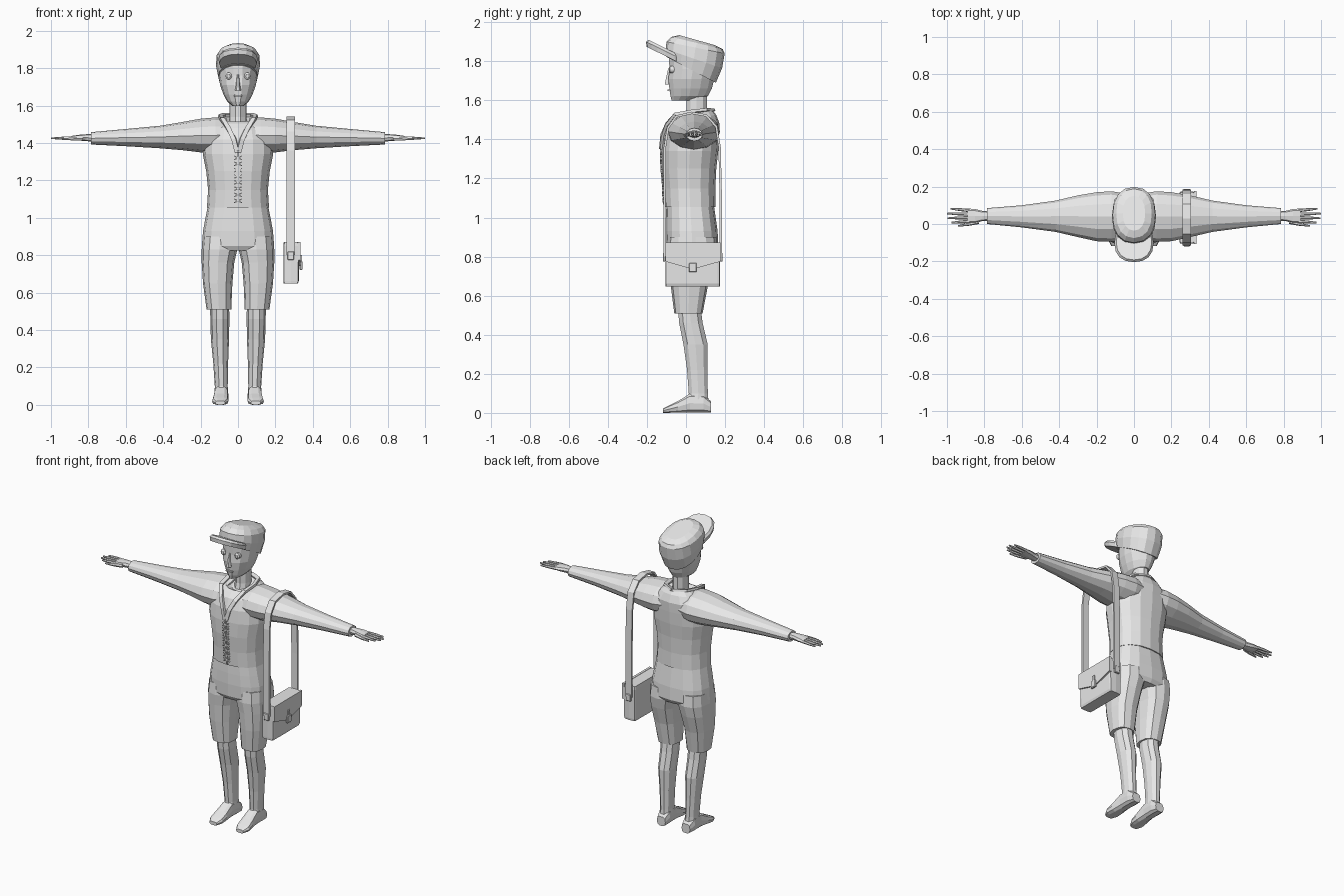
import bpy, bmesh, math
from mathutils import Vector as V

grey = bpy.data.materials.new("plain grey")
grey.diffuse_color = (0.8, 0.8, 0.8, 1)


def finish(name, bm):
    bmesh.ops.recalc_face_normals(bm, faces=bm.faces[:])
    me = bpy.data.meshes.new(name)
    bm.to_mesh(me)
    bm.free()
    me.materials.append(grey)
    ob = bpy.data.objects.new(name, me)
    bpy.context.collection.objects.link(ob)
    return ob


def loft(name, rings, n=12, e=2.3, turn=0.0):
    """Skin over rings (centre, half axis u, half axis v); e sets boxiness."""
    bm = bmesh.new()
    rows = []
    for c, u, v in rings:
        row = []
        for i in range(n):
            a = math.tau * i / n + turn
            p, q = math.cos(a), math.sin(a)
            p = math.copysign(abs(p) ** (2 / e), p)
            q = math.copysign(abs(q) ** (2 / e), q)
            row.append(bm.verts.new(V(c) + V(u) * p + V(v) * q))
        rows.append(row)
    for a, b in zip(rows, rows[1:]):
        for i in range(n):
            j = (i + 1) % n
            bm.faces.new((a[i], a[j], b[j], b[i]))
    bm.faces.new(rows[0])
    bm.faces.new(rows[-1])
    return finish(name, bm)


def level(z, x0, x1, y0, y1):
    return ((x0 + x1) / 2, (y0 + y1) / 2, z), ((x1 - x0) / 2, 0, 0), (0, (y1 - y0) / 2, 0)


def tilted(rx, yf, zf, yb, zb):
    return (0, (yf + yb) / 2, (zf + zb) / 2), (rx, 0, 0), (0, (yb - yf) / 2, (zb - zf) / 2)


def across(s, x, y0, y1, z0, z1):
    return (s * x, (y0 + y1) / 2, (z0 + z1) / 2), (0, (y1 - y0) / 2, 0), (0, 0, (z1 - z0) / 2)


def strip(name, pts, side, w, t):
    """Flat band along a path; side is its width direction."""
    pts = [V(p) for p in pts]
    rings = []
    for i, p in enumerate(pts):
        d = (pts[min(i + 1, len(pts) - 1)] - pts[max(i - 1, 0)]).normalized()
        sd = V(side) - d * V(side).dot(d)
        sd.normalize()
        k = math.sqrt(2)
        rings.append((p, sd * w / 2 * k, d.cross(sd) * t / 2 * k))
    return loft(name, rings, 4, 2, math.pi / 4)


def box(name, x0, x1, y0, y1, z0, z1, bevel=0.0):
    bm = bmesh.new()
    bmesh.ops.create_cube(bm, size=1)
    for v in bm.verts:
        v.co = ((x0 + x1) / 2 + v.co.x * (x1 - x0), (y0 + y1) / 2 + v.co.y * (y1 - y0),
                (z0 + z1) / 2 + v.co.z * (z1 - z0))
    if bevel:
        bmesh.ops.bevel(bm, geom=bm.edges[:], offset=bevel, segments=1, affect='EDGES')
    return finish(name, bm)


# Shirt body, with the neckline dipping at the front
torso = [level(z, -r, r, a, b) for z, r, a, b in (
    (1.055, .166, -.11, .152), (1.15, .16, -.115, .15), (1.25, .17, -.124, .155),
    (1.34, .188, -.125, .165), (1.42, .185, -.117, .17), (1.48, .165, -.095, .172))]
torso += [tilted(.125, -.07, 1.505, .155, 1.525), tilted(.09, -.05, 1.515, .135, 1.55),
          tilted(.055, -.02, 1.50, .11, 1.535)]
loft("shirt_body", torso, 16)

# Neck and head
loft("neck", [level(1.46, -.05, .05, -.02, .115), level(1.54, -.045, .045, 0, .11),
              level(1.64, -.045, .045, 0, .11)], 10, 2)
loft("head", [level(z, -r, r, a, b) for z, r, a, b in (
    (1.598, .03, -.075, .05), (1.622, .058, -.082, .115), (1.66, .078, -.088, .135),
    (1.71, .096, -.093, .148), (1.76, .104, -.088, .16), (1.81, .106, -.09, .165),
    (1.86, .095, -.08, .16))], 14, 2)
loft("nose", [level(1.682, -.016, .016, -.111, -.07), level(1.70, -.013, .013, -.108, -.07),
              level(1.765, -.006, .006, -.092, -.07)], 6, 2)
box("mouth", -.022, .022, -.094, -.07, 1.648, 1.656)

# Cap and brim, leaning backwards
loft("cap", [tilted(.106, -.10, 1.822, .153, 1.69), tilted(.118, -.104, 1.862, .185, 1.765),
             tilted(.114, -.10, 1.90, .198, 1.84), tilted(.095, -.075, 1.925, .188, 1.862),
             tilted(.06, -.035, 1.934, .15, 1.882)], 16)
loft("cap_brim", [tilted(.10, -.203, 1.875, .0, 1.775), tilted(.105, -.204, 1.90, .0, 1.80),
                  tilted(.095, -.192, 1.91, .0, 1.815)], 16)

# Shorts seat
loft("shorts_seat", [level(z, -r, r, a, b) for z, r, a, b in (
    (1.07, .16, -.10, .142), (1.0, .174, -.103, .152), (.93, .187, -.104, .162),
    (.85, .193, -.10, .165), (.825, .185, -.085, .15))], 16, 2.5)


def span(s, z, x0, x1, y0, y1):
    return level(z, s * x0, s * x1, y0, y1)


for s, side in ((-1, "right"), (1, "left")):
    # Sleeve
    loft(side + "_sleeve", [across(s, *r) for r in (
        (.06, -.085, .165, 1.36, 1.53), (.12, -.095, .175, 1.345, 1.537),
        (.20, -.092, .17, 1.35, 1.53), (.30, -.07, .153, 1.362, 1.512),
        (.42, -.042, .125, 1.372, 1.492), (.60, -.018, .10, 1.383, 1.475),
        (.785, .0, .085, 1.392, 1.458), (.785, .012, .073, 1.402, 1.448))], 12, 2)
    # Hand, fingers and thumb
    loft(side + "_palm", [across(s, *r) for r in (
        (.77, .018, .068, 1.407, 1.447), (.81, .016, .07, 1.41, 1.447),
        (.85, .004, .08, 1.413, 1.444), (.89, .004, .083, 1.417, 1.438))], 8, 2.6)
    for i, (tip, fan) in enumerate(((.975, -.006), (.997, -.002), (1.0, .003), (.98, .009))):
        y = .014 + i * .0195
        loft(f"{side}_finger_{i + 1}", [
            across(s, .88, y - .009, y + .009, 1.418, 1.437),
            across(s, (.88 + tip) / 2, y + fan / 2 - .008, y + fan / 2 + .008, 1.418, 1.435),
            across(s, tip, y + fan - .004, y + fan + .004, 1.42, 1.43)], 6, 2)
    loft(side + "_thumb", [across(s, .83, .0, .025, 1.413, 1.437),
                           across(s, .885, -.010, .007, 1.413, 1.432),
                           across(s, .94, -.014, -.006, 1.416, 1.425)], 6, 2)
    # Shorts leg
    loft(side + "_shorts_leg", [span(s, *r) for r in (
        (.90, .0, .188, -.09, .155), (.83, .004, .194, -.096, .16),
        (.76, .02, .194, -.088, .145), (.65, .03, .187, -.078, .112),
        (.51, .036, .168, -.06, .085), (.51, .048, .155, -.05, .075))], 12, 2.5)
    # Bare lower leg
    loft(side + "_lower_leg", [span(s, *r) for r in (
        (.56, .048, .15, -.045, .075), (.46, .046, .148, -.038, .088),
        (.35, .048, .145, -.016, .114), (.22, .053, .132, .003, .112),
        (.10, .055, .124, .012, .114), (.04, .052, .126, .0, .12))], 10, 2.2)
    # Foot
    loft(side + "_foot", [((s * x, y, h / 2), (w, 0, 0), (0, 0, h / 2)) for x, y, w, h in (
        (.088, .128, .03, .06), (.089, .09, .039, .095), (.09, .02, .037, .10),
        (.092, -.04, .042, .062), (.095, -.085, .044, .04), (.095, -.118, .026, .022))], 10, 3)
    # Eye
    loft(side + "_eye", [((s * .05, y, 1.758), (r, 0, 0), (0, 0, r * 1.15))
                         for y, r in ((-.06, .017), (-.081, .017), (-.087, .009))], 10, 2)
    # Collar band from the chest point round the nape
    strip(side + "_collar", [(s * x, y, z) for x, y, z in (
        (.004, -.128, 1.35), (.022, -.122, 1.42), (.05, -.10, 1.477), (.085, -.052, 1.53),
        (.094, .03, 1.543), (.075, .10, 1.55), (.0, .138, 1.548))],
        (s * 1, .3, .3), .024, .014)

# Front seam and crossed laces
strip("front_seam", [(0, -.111, 1.06), (0, -.117, 1.15), (0, -.126, 1.25), (0, -.128, 1.36)],
      (1, 0, 0), .008, .01)
for i in range(8):
    z = 1.09 + i * .033
    y = -.114 - .013 * min(1, (z - 1.08) / .2)
    for s in (-1, 1):
        strip("lace", [(-.02 * s, y, z - .01), (.02 * s, y, z + .01)], (0, 0, 1), .006, .01)

# Shoulder bag with pointed flap and clasp
loft("bag_body", [level(.648, .245, .32, -.105, .173), level(.662, .242, .325, -.106, .175),
                  level(.85, .242, .327, -.106, .175), level(.87, .245, .322, -.104, .172)], 12, 14)
bm = bmesh.new()
outline = [(-.106, .872), (.176, .872), (.176, .775), (.06, .742), (.01, .742), (-.106, .775)]
back = [bm.verts.new((.32, y, z)) for y, z in outline]
face = bm.faces.new(back)
moved = bmesh.ops.extrude_face_region(bm, geom=[face])["geom"]
bmesh.ops.translate(bm, vec=(.015, 0, 0), verts=[g for g in moved if isinstance(g, bmesh.types.BMVert)])
finish("bag_flap", bm)
box("bag_clasp", .33, .345, .015, .055, .72, .768, .004)
box("bag_clasp_tab", .33, .341, .026, .044, .755, .80)

# Strap over the shoulder
strip("bag_strap", [(.282, y, z) for y, z in (
    (-.109, .80), (-.11, 1.10), (-.108, 1.36), (-.092, 1.46), (-.05, 1.518), (.03, 1.536),
    (.105, 1.522), (.155, 1.465), (.172, 1.36), (.178, 1.10), (.178, .80))], (1, 0, 0), .043, .012)
for y in (-.112, .181):
    box("strap_anchor", .265, .30, y - .007, y + .007, .775, .82, .003)
